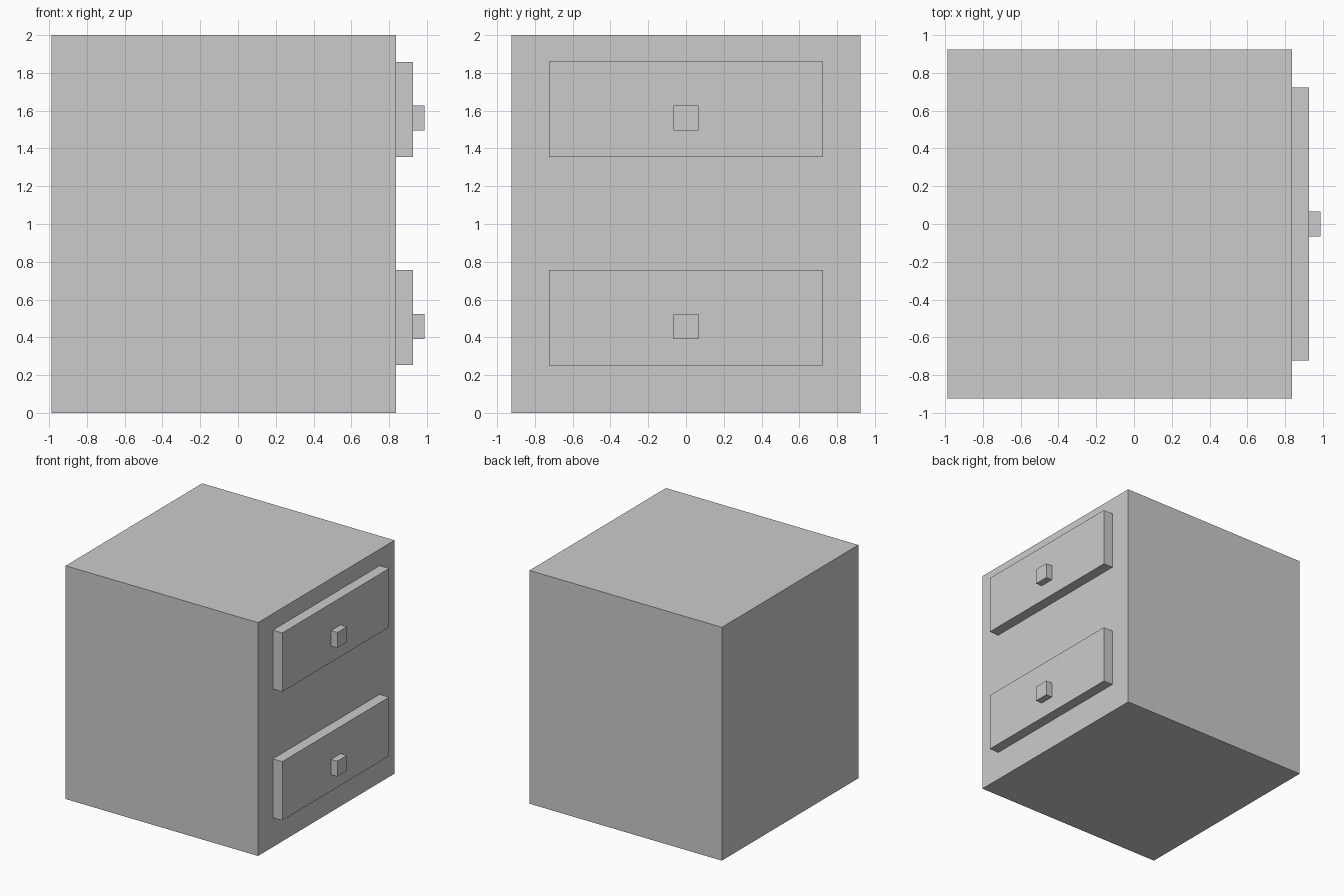
import bpy

if "Cube" in bpy.data.objects:
    bpy.data.objects.remove(bpy.data.objects["Cube"])


def box(name, x, y, z):
    """Add a box spanning the given (min, max) ranges."""
    spans = (x, y, z)
    bpy.ops.mesh.primitive_cube_add(size=1, location=[(a + b) / 2 for a, b in spans])
    obj = bpy.context.object
    obj.name = name
    obj.scale = [b - a for a, b in spans]
    bpy.ops.object.transform_apply(location=False, rotation=False, scale=True)
    return obj


BODY_FACE = 0.837
DRAWER_FACE = 0.927

# Cabinet body
box("cabinet_body", (-0.987, BODY_FACE), (-0.924, 0.924), (0, 2))

# Two drawer fronts, each with a square knob
for label, z in (("lower", 0.252), ("upper", 1.355)):
    box(label + "_drawer_front", (BODY_FACE, DRAWER_FACE), (-0.724, 0.724), (z, z + 0.504))
    box(label + "_drawer_knob", (DRAWER_FACE, 0.987), (-0.065, 0.065), (z + 0.14, z + 0.272))
